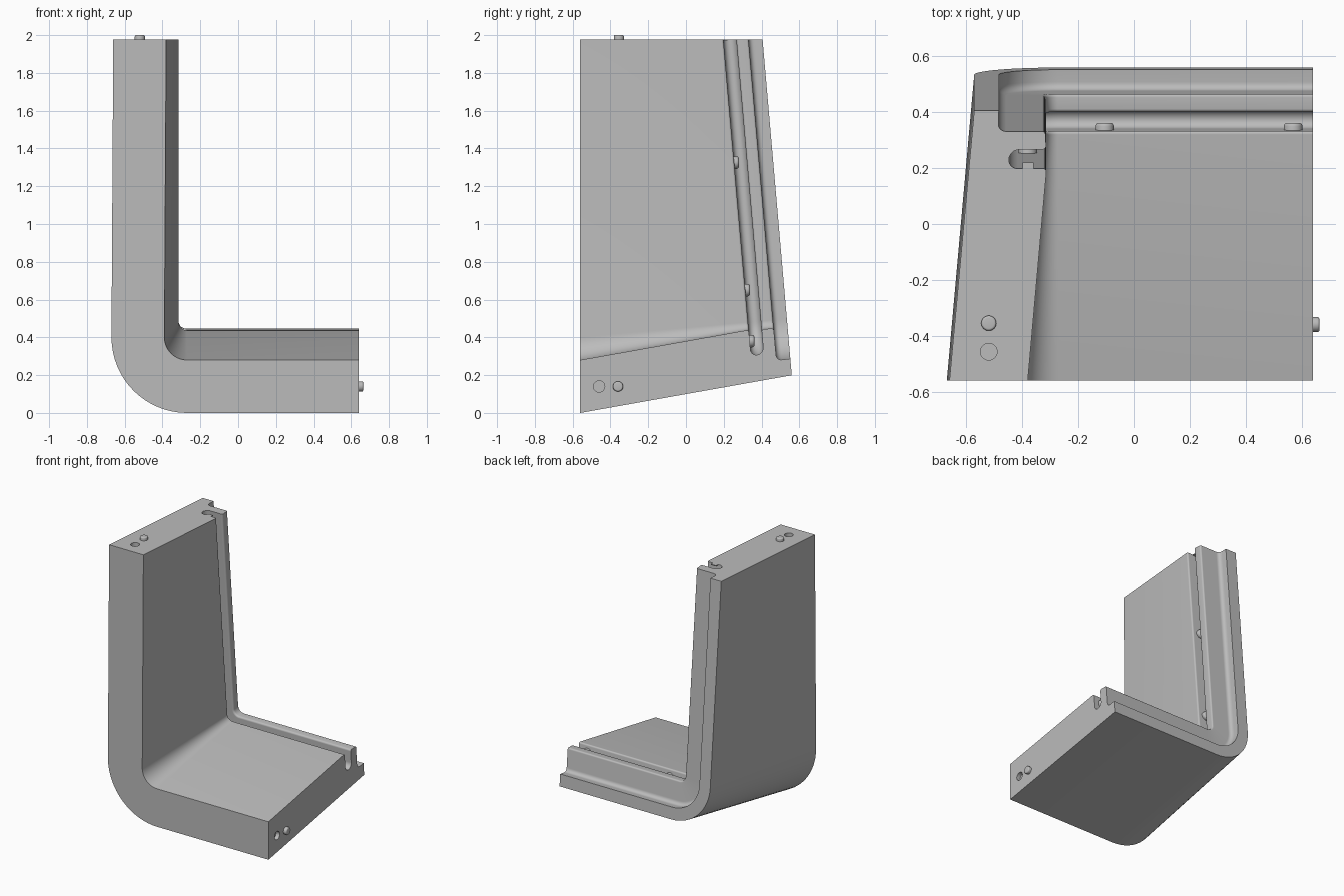
import bpy, bmesh
from math import sin, cos, pi, radians
from mathutils import Matrix, Vector

if "Cube" in bpy.data.objects:
    bpy.data.objects.remove(bpy.data.objects["Cube"])

grey = bpy.data.materials.new("plain grey")
grey.use_nodes = True
colour = (0.5, 0.5, 0.5, 1)
grey.diffuse_color = colour
grey.node_tree.nodes["Principled BSDF"].inputs["Base Color"].default_value = colour

FRONT, END_X, TOP_Z, LEAN = -0.56, 0.64, 1.977, 0.087


def finish(bm, name, material=grey):
    bmesh.ops.recalc_face_normals(bm, faces=bm.faces)
    mesh = bpy.data.meshes.new(name)
    bm.to_mesh(mesh)
    bm.free()
    ob = bpy.data.objects.new(name, mesh)
    bpy.context.collection.objects.link(ob)
    mesh.materials.append(material)
    return ob


def smooth(ob):
    bpy.ops.object.select_all(action='DESELECT')
    ob.select_set(True)
    bpy.context.view_layer.objects.active = ob
    bpy.ops.object.shade_smooth_by_angle(angle=radians(30))


def arc(cy, ct, r, start, end, n=6):
    angles = [radians(start + (end - start) * i / n) for i in range(n + 1)]
    return [(cy + r * cos(a), ct + r * sin(a)) for a in angles]


# Frame cross-section: (depth, thickness) with back rebate, lip and gasket groove
profile = [(FRONT, 0), (0.56, 0), (0.56, 0.088)]
profile += arc(0.516, 0.12, 0.03, 270, 180)
profile += arc(0.474, 0.25, 0.012, 0, 90)
profile += arc(0.433, 0.256, 0.012, 90, 180)
profile += arc(0.387, 0.173, 0.034, 0, -180, 12)
profile += arc(0.341, 0.265, 0.012, 0, 90)
profile += [(FRONT, 0.28)]


def place(depth, x, z):
    """Lean everything but the front face towards the front with height."""
    if depth == FRONT:
        return (x + 0.006 * max(z - 0.4, 0), depth, z)
    return (x, depth - LEAN * (z - 0.2), z)


def rail(depth, t, steps=16):
    """Path of one profile point: lower arm, rounded corner, upright arm."""
    back = depth - FRONT
    x, z = -0.67 + 0.0875 * back + t, 0.178 * back + t
    r = 0.4 - t - 0.09 * back
    path = [(END_X, z)]
    for i in range(steps + 1):
        a = pi / 2 * i / steps
        path.append((x + r - r * sin(a), z + r - r * cos(a)))
    path.append((x, TOP_Z))
    return [place(depth, px, pz) for px, pz in path]


bm = bmesh.new()
rails = [[bm.verts.new(p) for p in rail(*pt)] for pt in profile]
for i, a in enumerate(rails):
    b = rails[(i + 1) % len(rails)]
    for j in range(len(a) - 1):
        bm.faces.new((a[j], a[j + 1], b[j + 1], b[j]))
for end in (0, -1):
    bm.faces.new([r[end] for r in rails])
frame = finish(bm, "corner_frame")


def peg(name, centre, axis, radius, length, rounding):
    """Cylinder from centre along axis, with a rounded far rim."""
    bm = bmesh.new()
    turn = Vector((0, 0, 1)).rotation_difference(Vector(axis)).to_matrix().to_4x4()
    bmesh.ops.create_cone(bm, cap_ends=True, segments=32, radius1=radius, radius2=radius,
                          depth=length, matrix=Matrix.Translation((0, 0, length / 2)))
    if rounding:
        rim = [e for e in bm.edges if all(v.co.z > length * 0.9 for v in e.verts)]
        bmesh.ops.bevel(bm, geom=rim, offset=rounding, segments=4, profile=0.5, affect='EDGES')
    bmesh.ops.transform(bm, matrix=Matrix.Translation(centre) @ turn, verts=bm.verts)
    return finish(bm, name)


# Shallow sockets cut in both end faces
for centre, axis in (((-0.52, -0.457, TOP_Z + 0.01), (0, 0, -1)),
                     ((END_X + 0.01, -0.46, 0.14), (-1, 0, 0))):
    cutter = peg("socket_cutter", centre, axis, 0.03, 0.04, 0)
    cutter.hide_render = True
    mod = frame.modifiers.new("socket", 'BOOLEAN')
    mod.operation, mod.solver, mod.object = 'DIFFERENCE', 'EXACT', cutter
    bpy.context.view_layer.objects.active = frame
    bpy.ops.object.modifier_apply(modifier=mod.name)
    bpy.data.objects.remove(cutter)
smooth(frame)

# Locating pins beside the sockets
smooth(peg("top_pin", (-0.52, -0.355, TOP_Z - 0.01), (0, 0, 1), 0.027, 0.033, 0.008))
smooth(peg("end_pin", (END_X - 0.01, -0.36, 0.14), (1, 0, 0), 0.027, 0.034, 0.008))

# Retaining pegs on the front wall of the groove
for x, z in ((-0.105, 0.38), (0.57, 0.38), (-0.38, 0.65), (-0.38, 1.325)):
    y = 0.353 - LEAN * (z - 0.2)
    smooth(peg("groove_peg", (x, y - 0.012, z), (0, 1, 0), 0.033, 0.037, 0.012))

# Peg trimmed flush with the top end
bm = bmesh.new()
bmesh.ops.create_cube(bm, size=1, matrix=Matrix.Translation((-0.38, 0.203, TOP_Z - 0.003))
                      @ Matrix.Diagonal((0.04, 0.035, 0.006, 1)))
finish(bm, "trimmed_groove_peg")
